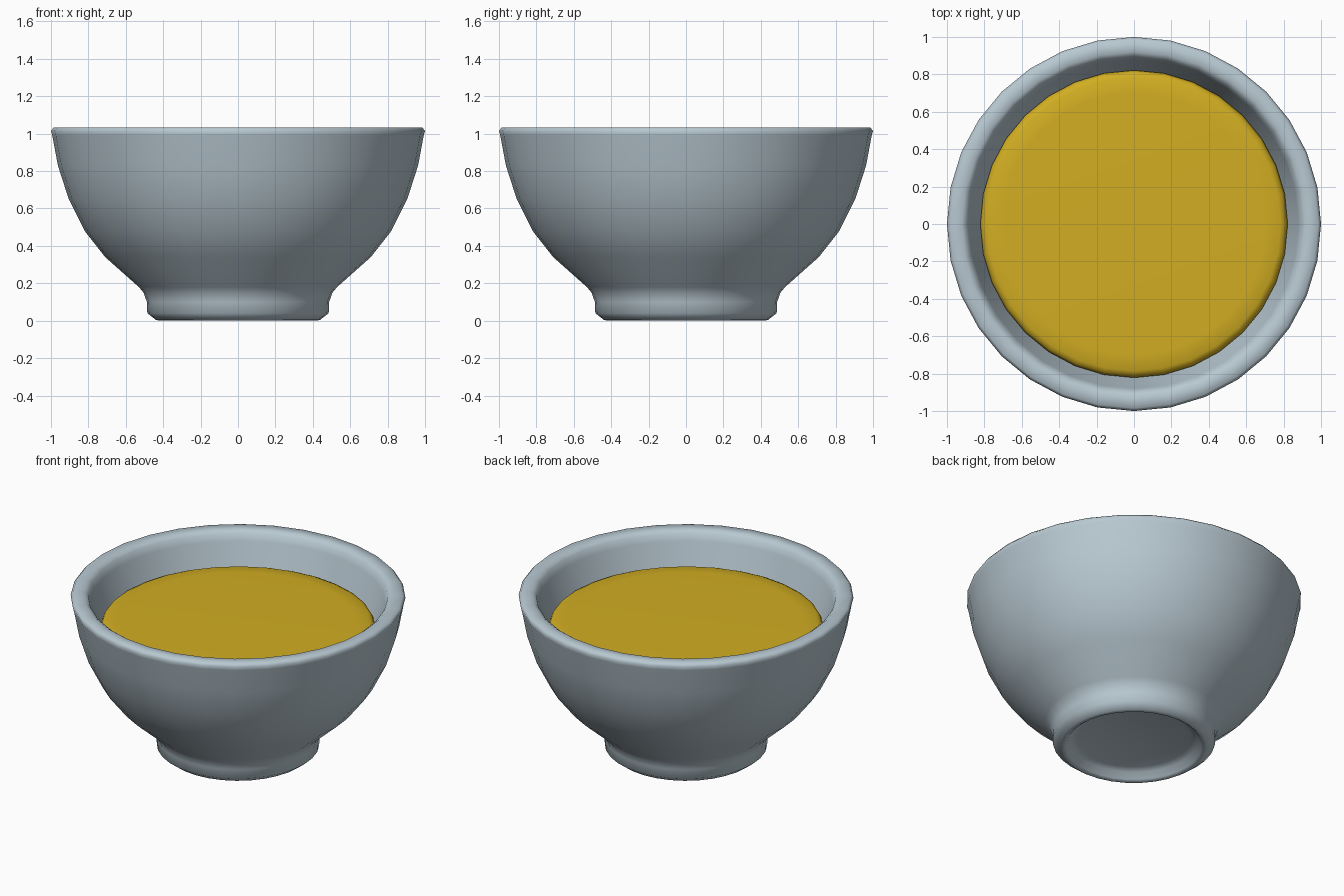
import bpy, bmesh, math

if "Cube" in bpy.data.objects:
    bpy.data.objects.remove(bpy.data.objects["Cube"])

SEGMENTS = 32


def material(name, rgb):
    m = bpy.data.materials.new(name)
    m.diffuse_color = (*rgb, 1)
    m.use_nodes = True
    m.node_tree.nodes["Principled BSDF"].inputs["Base Color"].default_value = m.diffuse_color
    return m


def lathe(name, profile, mat):
    """Spin a (radius, z) profile round z; radius 0 makes a pole."""
    bm = bmesh.new()
    rings = []
    for r, z in profile:
        n = 1 if r == 0 else SEGMENTS
        rings.append([bm.verts.new((r * math.sin(2 * math.pi * i / SEGMENTS),
                                    r * math.cos(2 * math.pi * i / SEGMENTS), z))
                      for i in range(n)])
    for a, b in zip(rings, rings[1:]):
        for i in range(SEGMENTS):
            j = (i + 1) % SEGMENTS
            if len(a) == 1:
                bm.faces.new((a[0], b[i], b[j]))
            elif len(b) == 1:
                bm.faces.new((a[i], b[0], a[j]))
            else:
                bm.faces.new((a[i], b[i], b[j], a[j]))
    bmesh.ops.recalc_face_normals(bm, faces=bm.faces[:])
    for f in bm.faces:
        f.smooth = True
    me = bpy.data.meshes.new(name)
    bm.to_mesh(me)
    bm.free()
    me.materials.append(mat)
    ob = bpy.data.objects.new(name, me)
    bpy.context.collection.objects.link(ob)
    return ob


ceramic = material("blue grey ceramic", (0.48, 0.58, 0.64))
broth = material("yellow soup", (0.64, 0.42, 0.016))

# Bowl: recessed underside, foot ring, outer wall, rim, inner wall
lathe("bowl", [
    (0, 0.06), (0.34, 0.06), (0.38, 0.045), (0.405, 0.01), (0.42, 0.0),
    (0.44, 0.005), (0.485, 0.04), (0.487, 0.10), (0.505, 0.15), (0.53, 0.18),
    (0.71, 0.34), (0.82, 0.48), (0.905, 0.65), (0.963, 0.83), (0.993, 0.99),
    (1.0, 1.015), (0.985, 1.033), (0.92, 1.033), (0.895, 1.015),
    (0.88, 0.97), (0.835, 0.83), (0.78, 0.67), (0.69, 0.51), (0.58, 0.38),
    (0.42, 0.25), (0.25, 0.19), (0, 0.17)], ceramic)

# Soup: flat top with a softly rounded edge, filling the bowl
lathe("soup", [
    (0, 0.85), (0.70, 0.85), (0.785, 0.847), (0.81, 0.835), (0.822, 0.81),
    (0.775, 0.67), (0.685, 0.515), (0.575, 0.385), (0.415, 0.255),
    (0.25, 0.195), (0, 0.175)], broth)
